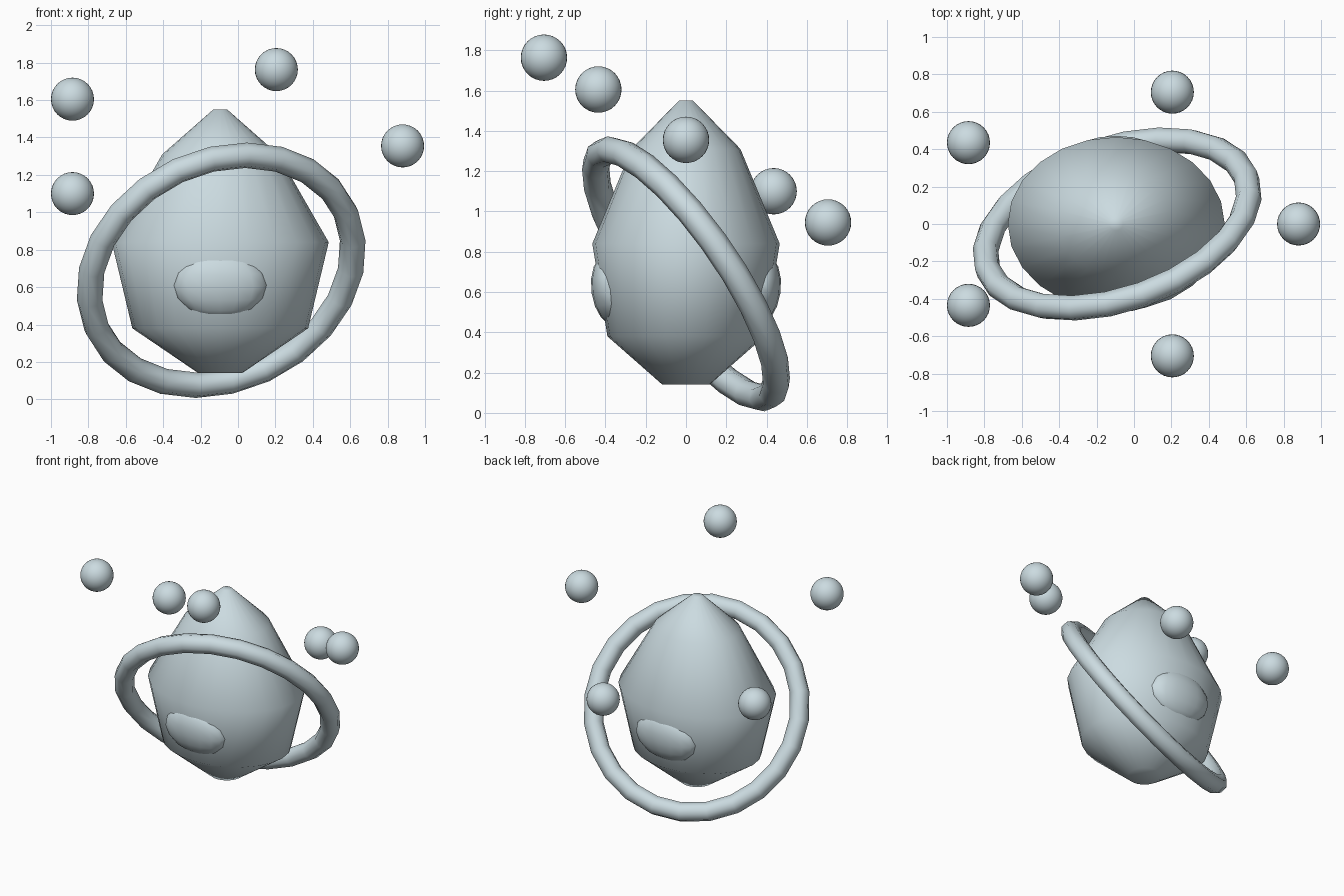
import bpy, bmesh, math
from mathutils import Vector

if "Cube" in bpy.data.objects:
    bpy.data.objects.remove(bpy.data.objects["Cube"])

mat = bpy.data.materials.new("pale blue grey")
mat.diffuse_color = (0.60, 0.71, 0.75, 1)
mat.use_nodes = True
mat.node_tree.nodes["Principled BSDF"].inputs["Base Color"].default_value = mat.diffuse_color


def finish(name, bm, angle=50):
    bmesh.ops.recalc_face_normals(bm, faces=bm.faces[:])
    mesh = bpy.data.meshes.new(name)
    bm.to_mesh(mesh)
    bm.free()
    mesh.materials.append(mat)
    ob = bpy.data.objects.new(name, mesh)
    bpy.context.collection.objects.link(ob)
    bpy.ops.object.select_all(action='DESELECT')
    bpy.context.view_layer.objects.active = ob
    ob.select_set(True)
    bpy.ops.object.shade_smooth_by_angle(angle=math.radians(angle))
    return ob


def loft(name, rings, closed=False):
    """Bridge rings of points; cap the ends unless the loft is closed."""
    bm = bmesh.new()
    vs = [[bm.verts.new(p) for p in ring] for ring in rings]
    n = len(vs[0])
    pairs = list(zip(vs, vs[1:])) + ([(vs[-1], vs[0])] if closed else [])
    for a, b in pairs:
        for i in range(n):
            j = (i + 1) % n
            bm.faces.new((a[i], a[j], b[j], b[i]))
    if not closed:
        bm.faces.new(vs[0])
        bm.faces.new(vs[-1])
    return finish(name, bm)


def ellipsoid(name, loc, radii, segs=24, rings=16, tilt=0):
    bm = bmesh.new()
    bmesh.ops.create_uvsphere(bm, u_segments=segs, v_segments=rings, radius=1)
    bmesh.ops.scale(bm, vec=radii, verts=bm.verts[:])
    ob = finish(name, bm)
    ob.location = loc
    ob.rotation_euler.x = tilt
    return ob


CX = -0.095

# Drop-shaped body: (z, half width, half depth)
profile = [(0.14, 0.117, 0.117), (0.38, 0.47, 0.39), (0.84, 0.58, 0.465),
           (1.31, 0.31, 0.27), (1.55, 0.037, 0.035)]
angles = [2 * math.pi * i / 24 for i in range(24)]
loft("body", [[(CX + rx * math.cos(a), ry * math.sin(a), z) for a in angles]
              for z, rx, ry in profile])

# Shallow bulges on the front and back of the body
for name, s in (("front_bulge", -1), ("back_bulge", 1)):
    ellipsoid(name, (CX, s * 0.37, 0.61), (0.25, 0.10, 0.18), 16, 8,
              tilt=-s * math.radians(8))

# Tilted ring around the body
R, r = 0.734, 0.069
rings = []
for i in range(24):
    t = 2 * math.pi * i / 24
    ring = []
    for k in range(8):
        p = 2 * math.pi * (k + 0.5) / 8
        d = R + r * math.cos(p)
        ring.append((d * math.cos(t), d * math.sin(t), r * math.sin(p)))
    rings.append(ring)
hoop = loft("ring", rings, closed=True)
hoop.location = (-0.09, 0, 0.69)
normal = Vector((-0.278, 0.79, 0.546))
hoop.rotation_mode = 'QUATERNION'
hoop.rotation_quaternion = normal.to_track_quat('Z', 'Y')

# Five balls floating on a slanted orbit
for i, loc in enumerate([(-0.885, -0.435, 1.605), (-0.885, 0.435, 1.10),
                         (0.205, -0.705, 1.763), (0.205, 0.705, 0.945),
                         (0.88, 0, 1.355)]):
    ellipsoid(f"ball_{i + 1}", loc, (0.115,) * 3, 32, 16)
